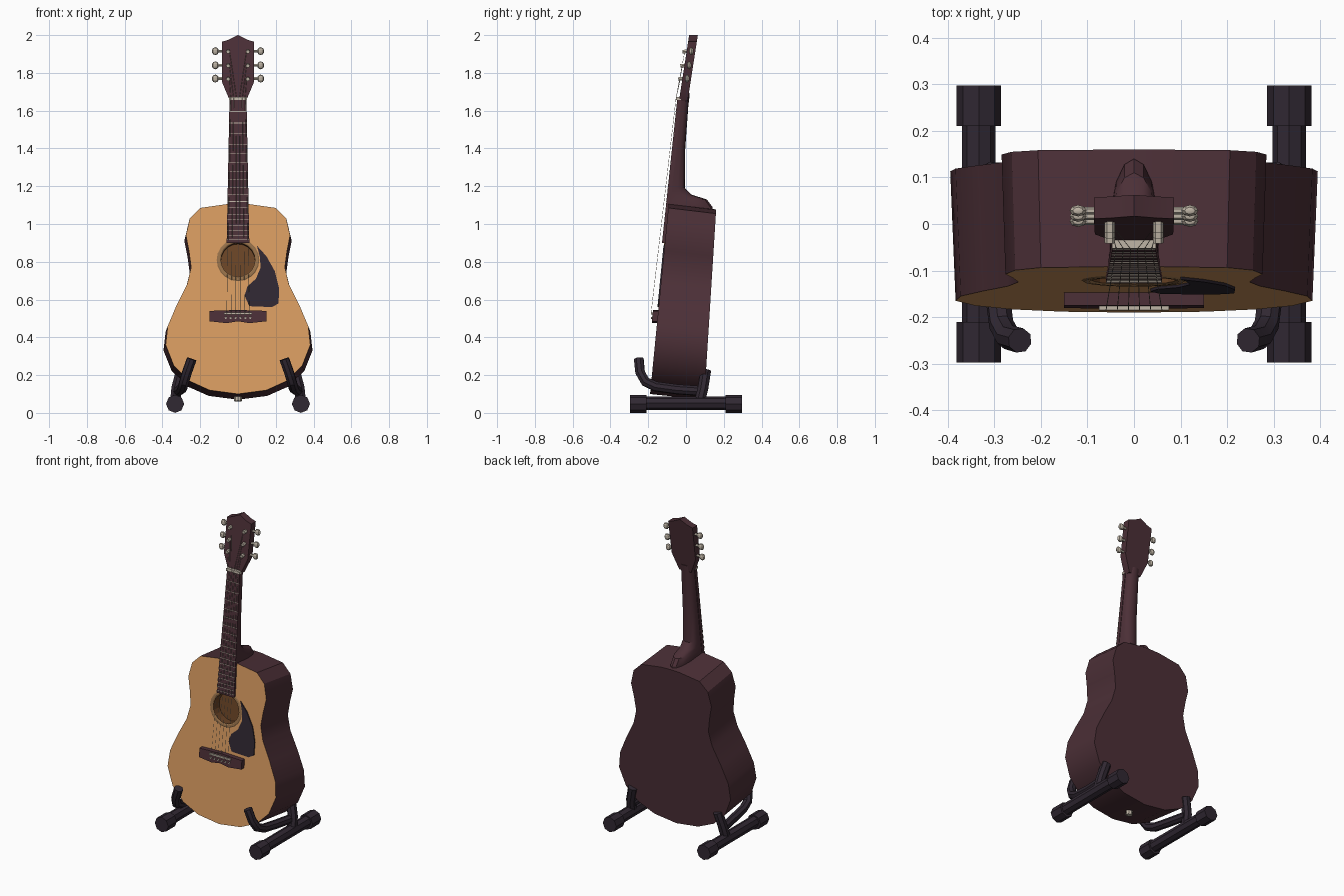
import bpy, bmesh, math
from mathutils import Vector

if "Cube" in bpy.data.objects:
    bpy.data.objects.remove(bpy.data.objects["Cube"])


def material(name, rgb):
    m = bpy.data.materials.new(name)
    m.diffuse_color = (*rgb, 1)
    m.use_nodes = True
    m.node_tree.nodes["Principled BSDF"].inputs["Base Color"].default_value = m.diffuse_color
    return m


SPRUCE = material("orange spruce", (0.70, 0.335, 0.12))
WOOD = material("dark red wood", (0.072, 0.029, 0.038))
BLACK = material("blackish plum", (0.030, 0.021, 0.032))
METAL = material("pale metal", (0.52, 0.46, 0.38))
HOLE = material("brown interior", (0.15, 0.06, 0.02))
RING = material("tan ring", (0.32, 0.17, 0.07))


def finish(name, mesh, mats):
    ob = bpy.data.objects.new(name, mesh)
    bpy.context.collection.objects.link(ob)
    mesh.materials.clear()
    for m in mats:
        mesh.materials.append(m)
    return ob


def loft(name, rings, *mats):
    """Skin matching closed rings and cap both ends."""
    bm = bmesh.new()
    vs = [[bm.verts.new(p) for p in r] for r in rings]
    n = len(vs[0])
    for a, b in zip(vs, vs[1:]):
        for i in range(n):
            j = (i + 1) % n
            bm.faces.new((a[i], a[j], b[j], b[i]))
    bm.faces.new(vs[0])
    bm.faces.new(vs[-1])
    bmesh.ops.recalc_face_normals(bm, faces=bm.faces)
    mesh = bpy.data.meshes.new(name)
    bm.to_mesh(mesh)
    bm.free()
    return finish(name, mesh, mats)


def prism(name, pts, yf, yb, mat):
    """Outline in x,z pushed between two sloping planes."""
    return loft(name, [[(x, yf(z), z) for x, z in pts], [(x, yb(z), z) for x, z in pts]], mat)


def tube(name, pts, r, mat, res=2):
    """Round bar along a path, turned into a mesh."""
    cu = bpy.data.curves.new(name, 'CURVE')
    cu.dimensions = '3D'
    cu.bevel_depth, cu.bevel_resolution, cu.use_fill_caps = r, res, True
    sp = cu.splines.new('POLY')
    sp.points.add(len(pts) - 1)
    for p, co in zip(sp.points, pts):
        p.co = (*co, 1)
    tmp = bpy.data.objects.new(name + "_path", cu)
    mesh = bpy.data.meshes.new_from_object(tmp)
    bpy.data.objects.remove(tmp)
    return finish(name, mesh, [mat])


def mirrored(pts):
    return pts + [(-x, z) for x, z in reversed(pts) if x > 0]


def front(z):
    return -0.20 + 0.098 * z


# Body: figure-eight outline leaning back, slightly deeper at the bottom
half = [(0, 0.10), (0.15, 0.12), (0.26, 0.17), (0.34, 0.25), (0.383, 0.36), (0.372, 0.46),
        (0.325, 0.57), (0.27, 0.68), (0.248, 0.77), (0.26, 0.86), (0.276, 0.94),
        (0.255, 1.03), (0.20, 1.085), (0.06, 1.105), (0, 1.107)]
outline = mirrored(half)
body = loft("body", [[(x, front(z), z) for x, z in outline],
                     [(x * 1.03, 0.09 + 0.063 * z, z - 0.03) for x, z in outline]],
            WOOD, SPRUCE, HOLE)
for f in body.data.polygons:
    f.material_index = 1 if f.normal.y < -0.9 else 0

# Sound hole recess and its ring
lean = math.atan(0.098)
hz = 0.81
hub = Vector((0, front(hz), hz))
axis = Vector((0, math.cos(lean), -math.sin(lean)))
up = Vector((0, math.sin(lean), math.cos(lean)))


def circle(r, d, n=20):
    return [hub + axis * d + Vector((1, 0, 0)) * r * math.cos(2 * math.pi * i / n)
            + up * r * math.sin(2 * math.pi * i / n) for i in range(n)]


cutter = loft("sound_hole_cutter", [circle(0.09, -0.05), circle(0.09, 0.06)], WOOD, SPRUCE, HOLE)
for f in cutter.data.polygons:
    f.material_index = 2
cutter.hide_render = True
cutter.hide_set(True)
cut = body.modifiers.new("sound_hole", 'BOOLEAN')
cut.operation, cut.object, cut.solver = 'DIFFERENCE', cutter, 'EXACT'
bpy.ops.mesh.primitive_torus_add(major_radius=0.102, minor_radius=0.011, major_segments=20,
                                 minor_segments=6, location=hub, rotation=(math.pi / 2 - lean, 0, 0))
ring = bpy.context.object
ring.name = "sound_hole_ring"
ring.scale.z = 0.35
ring.data.materials.append(RING)

# Pickguard plate
prism("pickguard", [(0.10, 0.885), (0.15, 0.83), (0.195, 0.75), (0.217, 0.66), (0.215, 0.58),
                    (0.18, 0.56), (0.06, 0.565), (0.035, 0.62), (0.05, 0.67), (0.095, 0.71),
                    (0.12, 0.77), (0.115, 0.83)],
      lambda z: front(z) - 0.006, lambda z: front(z) + 0.003, BLACK)

# Bridge, saddle and pins
prism("bridge", mirrored([(0, 0.485), (0.06, 0.475), (0.15, 0.485), (0.15, 0.54), (0, 0.545)]),
      lambda z: front(z) - 0.028, lambda z: front(z) + 0.005, WOOD)
prism("saddle", [(-0.075, 0.522), (0.075, 0.522), (0.075, 0.532), (-0.075, 0.532)],
      lambda z: front(z) - 0.037, lambda z: front(z) - 0.02, METAL)


# Fretboard, frets and nut
def board(z):
    return -0.127 + 0.106 * (z - 0.9)


def width(z):
    return 0.06 - 0.015 * (z - 0.9) / 0.76


prism("fretboard", [(-width(0.9), 0.9), (width(0.9), 0.9), (width(1.66), 1.66), (-width(1.66), 1.66)],
      board, lambda z: board(z) + 0.022, WOOD)
for n in range(1, 19):
    z, w = 1.66 - 1.15 * (1 - 2 ** (-n / 12)), 0
    w = width(z)
    prism("fret", [(-w, z - 0.0015), (w, z - 0.0015), (w, z + 0.0015), (-w, z + 0.0015)],
          lambda z: board(z) - 0.002, lambda z: board(z) + 0.004, METAL)
prism("nut", [(-0.047, 1.656), (0.047, 1.656), (0.047, 1.672), (-0.047, 1.672)],
      lambda z: board(z) - 0.007, lambda z: board(z) + 0.02, METAL)

# Neck with rounded back flowing into the heel
rings = []
for z, yb in [(1.04, 0.14), (1.09, 0.14), (1.13, 0.11), (1.155, 0.03), (1.19, -0.005),
              (1.40, -0.004), (1.62, 0.012), (1.69, 0.02)]:
    y0, w = board(z) + 0.015, width(z) - 0.002
    ang = [math.pi * i / 8 for i in range(9)]
    rings.append([(w * math.cos(a), y0 + (yb - y0) * math.sin(a) ** 0.7 if 0 < a < 3.14 else y0, z)
                  for a in ang])
loft("neck", rings, WOOD)


# Headstock
def head(z):
    return -0.036 + 0.155 * (z - 1.66)


prism("headstock", mirrored([(0, 1.65), (0.042, 1.65), (0.084, 1.75), (0.086, 1.965),
                             (0.05, 1.975), (0, 2.0)]), head, lambda z: head(z) + 0.046, WOOD)

# Tuners: post on the face, shaft out of the side and flat knob
for s in (-1, 1):
    for z in (1.77, 1.84, 1.915):
        y = head(z)
        tube("tuner_post", [(s * 0.052, y + 0.01, z), (s * 0.052, y - 0.022, z - 0.003)], 0.011, METAL, 1)
        tube("tuner_shaft", [(s * 0.07, y + 0.025, z), (s * 0.115, y + 0.025, z)], 0.008, METAL, 1)
        bpy.ops.mesh.primitive_uv_sphere_add(segments=8, ring_count=5, radius=1,
                                             location=(s * 0.12, y + 0.025, z))
        knob = bpy.context.object
        knob.name = "tuner_knob"
        knob.scale = (0.019, 0.013, 0.021)
        knob.data.materials.append(METAL)

# Strings and bridge pins
for i in range(6):
    k = (i - 2.5) / 2.5
    zn = (1.77, 1.84, 1.915)[min(i, 5 - i)]
    tube("string", [(k * 0.06, front(0.53) - 0.037, 0.527), (k * 0.038, board(1.665) - 0.007, 1.665),
                    (math.copysign(0.045, k), head(zn) - 0.01, zn)], 0.0009, METAL, 0)
    tube("bridge_pin", [(k * 0.065, front(0.505) - 0.02, 0.505),
                        (k * 0.065, front(0.505) - 0.035, 0.503)], 0.006, METAL, 1)
tube("end_pin", [(0, -0.04, 0.10), (0, -0.045, 0.062)], 0.02, METAL)

# Stand: floor bar with thick ends, cradle arm and rear post on each side
for s in (-1, 1):
    x = s * 0.333
    tube("stand_foot", [(x, -0.28, 0.052), (x, 0.28, 0.052)], 0.036, BLACK)
    for a, b in ((-0.297, -0.21), (0.21, 0.297)):
        tube("stand_foot_end", [(x, a, 0.048), (x, b, 0.048)], 0.048, BLACK)
    tube("stand_arm", [(s * 0.245, -0.25, 0.285), (s * 0.27, -0.243, 0.215), (s * 0.285, -0.215, 0.165),
                       (s * 0.292, -0.16, 0.14), (s * 0.30, -0.05, 0.125), (s * 0.318, 0.09, 0.115)],
         0.027, BLACK)
    tube("stand_post", [(s * 0.333, 0.07, 0.05), (s * 0.325, 0.09, 0.13), (s * 0.30, 0.105, 0.225)],
         0.03, BLACK)

# Smooth shading with crisp edges
bpy.ops.object.select_all(action='DESELECT')
for ob in bpy.context.scene.objects:
    if ob.type == 'MESH' and ob is not cutter and not ob.hide_render:
        ob.select_set(True)
bpy.context.view_layer.objects.active = body
bpy.ops.object.shade_smooth_by_angle(angle=math.radians(32))
